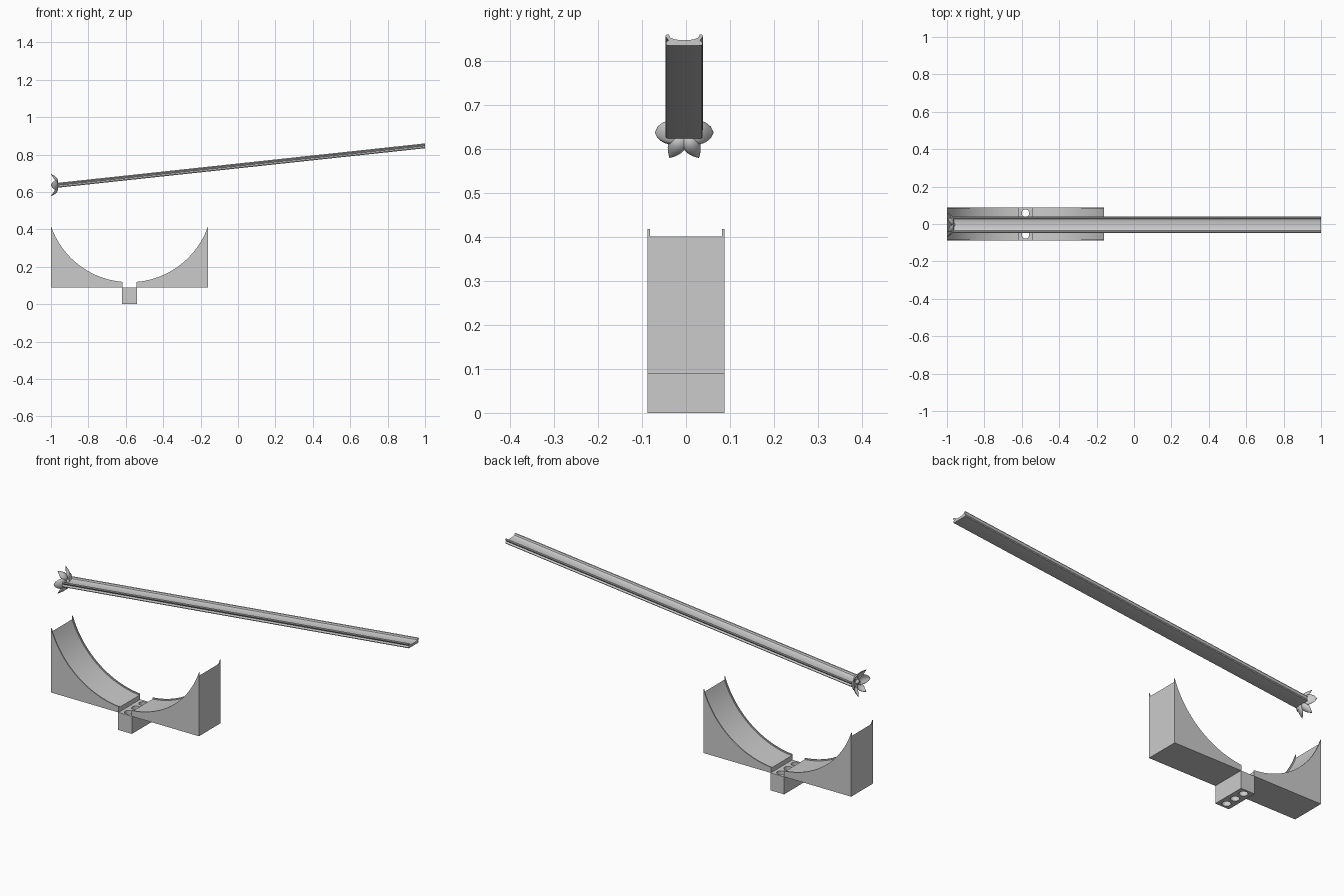
import bpy, bmesh
from math import sin, cos, pi, sqrt, radians, asin
from mathutils import Vector

if "Cube" in bpy.data.objects:
    bpy.data.objects.remove(bpy.data.objects["Cube"])

CX = -0.58      # centre of the cradle
CY = -0.004     # centre line of the trough


def make(name, verts, faces, smooth=None):
    me = bpy.data.meshes.new(name)
    me.from_pydata(verts, [], faces)
    bm = bmesh.new()
    bm.from_mesh(me)
    bmesh.ops.recalc_face_normals(bm, faces=bm.faces)
    bm.to_mesh(me)
    bm.free()
    ob = bpy.data.objects.new(name, me)
    bpy.context.collection.objects.link(ob)
    if smooth:
        bpy.ops.object.select_all(action='DESELECT')
        ob.select_set(True)
        bpy.context.view_layer.objects.active = ob
        bpy.ops.object.shade_smooth_by_angle(angle=radians(smooth))
    return ob


def loft(name, rings, smooth=None):
    """Skin a list of closed rings and cap both ends."""
    n = len(rings[0])
    verts = [p for r in rings for p in r]
    faces = [(i * n + j, i * n + (j + 1) % n, (i + 1) * n + (j + 1) % n, (i + 1) * n + j)
             for i in range(len(rings) - 1) for j in range(n)]
    faces += [tuple(range(n)), tuple(range(len(verts) - n, len(verts)))]
    return make(name, verts, faces, smooth)


# Curved cradle halves: concave floor between two thin raised lips
ARC_Z, LIP_R, FLOOR_R = 0.562, 0.444, 0.45
HW, LIP_W, BASE_Z = 0.088, 0.006, 0.09
a0, a1 = asin(0.037 / LIP_R), asin(0.42 / LIP_R)
for side, label in ((-1, "left"), (1, "right")):
    rings = []
    for i in range(33):
        dx = LIP_R * sin(a0 + (a1 - a0) * i / 32)
        x = CX + side * dx
        lip = ARC_Z - sqrt(LIP_R ** 2 - dx ** 2)
        floor = ARC_Z - sqrt(FLOOR_R ** 2 - dx ** 2)
        rings.append([(x, -HW, BASE_Z), (x, -HW, lip), (x, -HW + LIP_W, lip),
                      (x, -HW + LIP_W, floor), (x, HW - LIP_W, floor),
                      (x, HW - LIP_W, lip), (x, HW, lip), (x, HW, BASE_Z)])
    loft("cradle_" + label, rings, 30)

# Foot block with three vertical holes
bpy.ops.mesh.primitive_cube_add(size=1, location=(CX, 0, 0.045))
block = bpy.context.object
block.name = "foot_block"
block.scale = (0.078, 0.176, 0.09)
bpy.ops.object.transform_apply(location=False, rotation=False, scale=True)
for y in (-0.058, 0, 0.058):
    bpy.ops.mesh.primitive_cylinder_add(vertices=32, radius=0.02, depth=0.3, location=(CX, y, 0.045))
    cutter = bpy.context.object
    cutter.name = "hole_cutter"
    cutter.hide_render = True
    bpy.context.view_layer.objects.active = block
    mod = block.modifiers.new("hole", 'BOOLEAN')
    mod.operation, mod.object, mod.solver = 'DIFFERENCE', cutter, 'EXACT'
    bpy.ops.object.modifier_apply(modifier=mod.name)
    bpy.data.objects.remove(cutter)

# Sloping trough: shallow dished floor, rounded rail and grooved side
half = [(0.0, 0.0), (0.034, 0.0), (0.040, 0.001), (0.042, 0.005), (0.040, 0.009), (0.036, 0.012),
        (0.039, 0.016)]
half += [(0.038 + 0.005 * cos(a), 0.021 + 0.005 * sin(a)) for a in (0, pi / 4, pi / 2, 3 * pi / 4, pi)]
half += [(0.031, 0.0175), (0.022, 0.0145), (0.012, 0.013), (0.0, 0.0125)]
section = half + [(-y, z) for y, z in half[-2:0:-1]]


def trough_ring(x):
    base = 0.623 + (x + 0.965) * 0.211 / 1.965
    return [(x, CY + y, base + z) for y, z in section]


loft("trough", [trough_ring(-0.965), trough_ring(1.0)], 30)

# Six cupped petals spreading from the low end of the trough
HUB = Vector((-0.968, CY, 0.637))
NU, NV = 10, 8
for k in range(6):
    ang = k * pi / 3
    out = Vector((0, cos(ang), sin(ang)))
    tan = Vector((0, -sin(ang), cos(ang)))
    is_side = k % 3 == 0
    width = 0.026 if is_side else 0.019
    verts, faces = [], []
    for i in range(NU + 1):
        t = i / NU
        w = width * (sin(pi * (0.1 + 0.9 * t)) ** (0.6 if is_side else 0.9))
        for j in range(NV + 1):
            s = 2 * j / NV - 1
            back = 0.031 * t ** 2 - 0.010 * (1 - s * s) * sin(pi * t)
            p = HUB + out * (0.006 + 0.06 * t) + tan * (s * w)
            verts.append(p - Vector((back, 0, 0)))
    for i in range(NU):
        for j in range(NV):
            a = i * (NV + 1) + j
            faces.append((a, a + 1, a + NV + 2, a + NV + 1))
    petal = make("petal_%d" % (k + 1), verts, faces, 40)
    thick = petal.modifiers.new("thickness", 'SOLIDIFY')
    thick.thickness, thick.offset = 0.002, 0

# Small hub joining the petals to the trough
bpy.ops.mesh.primitive_uv_sphere_add(segments=20, ring_count=10, radius=0.012, location=HUB)
bpy.context.object.name = "petal_hub"
bpy.ops.object.shade_smooth_by_angle(angle=radians(40))
